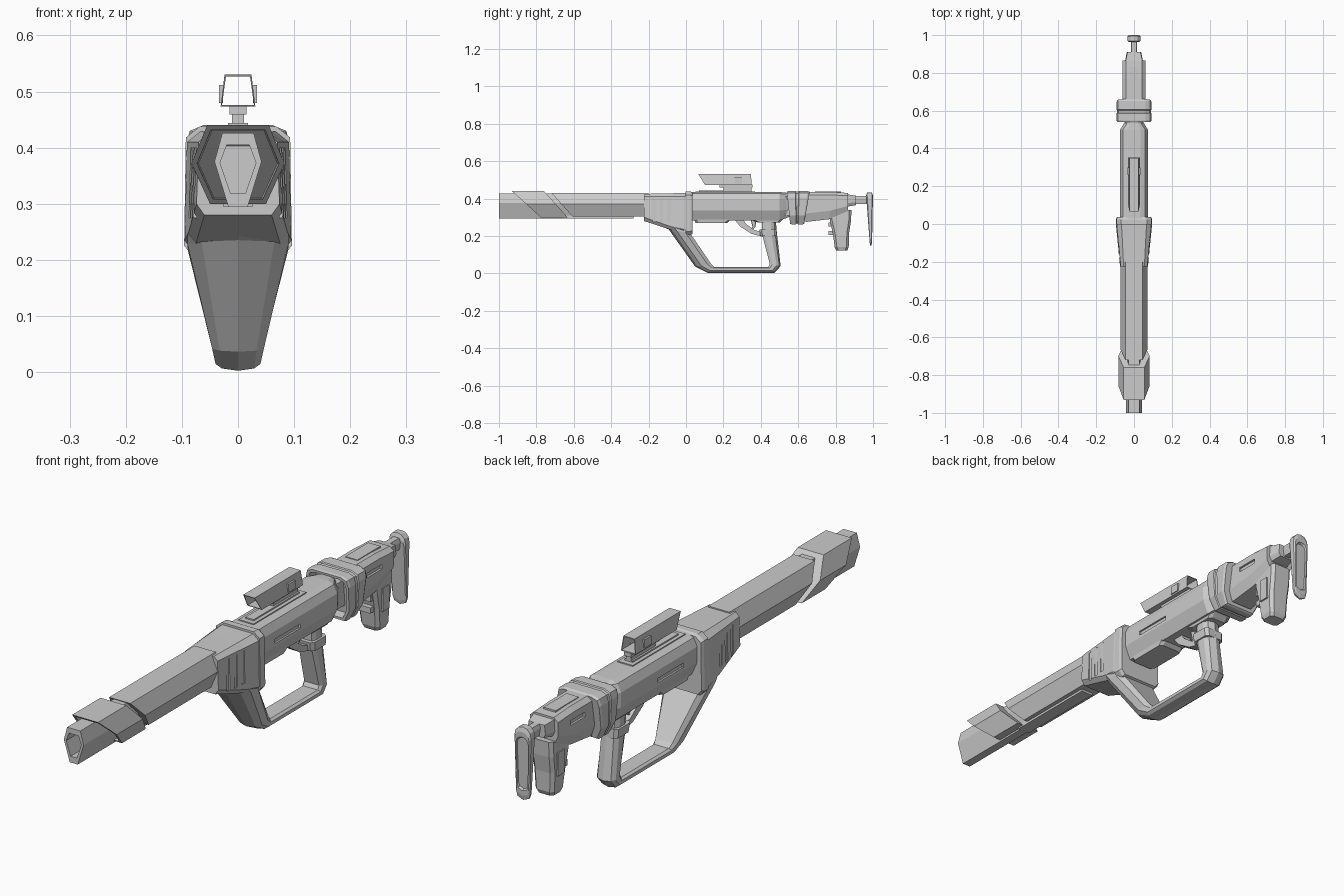
import bpy, bmesh
from mathutils import Vector


def loft(name, rings, loop=False):
    """Skin a list of equal-length point rings; cap the ends unless looped."""
    bm = bmesh.new()
    vs = [[bm.verts.new(p) for p in r] for r in rings]
    n = len(vs[0])
    pairs = list(zip(vs, vs[1:])) + ([(vs[-1], vs[0])] if loop else [])
    for a, b in pairs:
        for i in range(n):
            j = (i + 1) % n
            bm.faces.new((a[i], a[j], b[j], b[i]))
    if not loop:
        bm.faces.new(vs[0])
        bm.faces.new(vs[-1])
    bmesh.ops.recalc_face_normals(bm, faces=bm.faces[:])
    me = bpy.data.meshes.new(name)
    bm.to_mesh(me)
    bm.free()
    ob = bpy.data.objects.new(name, me)
    bpy.context.collection.objects.link(ob)
    return ob


def ring(y, half, k=0.0, s=1.0):
    """Mirror a half section (x, z) at y; k leans it along y, s scales it about its middle."""
    zs = [z for _, z in half]
    c = (max(zs) + min(zs)) / 2
    h = [(x * s, c + (z - c) * s) for x, z in half]
    pts = h + [(-x, z) for x, z in reversed(h) if x > 1e-6]
    return [(x, y + k * (z - 0.43), z) for x, z in pts]


def flat(z, y0, y1, w, c=0.012):
    """Chamfered rectangle at height z."""
    return [(w, y0 + c, z), (w, y1 - c, z), (w - c, y1, z), (c - w, y1, z),
            (-w, y1 - c, z), (-w, y0 + c, z), (c - w, y0, z), (w - c, y0, z)]


def box(name, x0, x1, y0, y1, z0, z1):
    return loft(name, [[(x0, y0, z), (x1, y0, z), (x1, y1, z), (x0, y1, z)] for z in (z0, z1)])


def cut(target, boxes):
    """Cut recesses on both sides of the target."""
    for x0, x1, y0, y1, z0, z1 in boxes:
        for s in (1, -1):
            c = box("cutter", s * x0, s * x1, y0, y1, z0, z1)
            m = target.modifiers.new("cut", 'BOOLEAN')
            m.operation, m.solver, m.object = 'DIFFERENCE', 'EXACT', c
            bpy.context.view_layer.objects.active = target
            bpy.ops.object.modifier_apply(modifier=m.name)
            bpy.data.objects.remove(c)


# Barrel, slanted front sleeve and hollow muzzle
hexa = [(.045, .43), (.071, .37), (.043, .303)]
sleeve = [(.055, .44), (.083, .372), (.05, .3)]
loft("barrel", [ring(-.2, hexa), ring(-.72, hexa, -.9)])
loft("front_sleeve", [ring(-.75, sleeve, -.9, .85), ring(-.75, sleeve, -.9),
                      ring(-.92, sleeve, -1.1), ring(-.92, sleeve, -1.1, .88),
                      ring(-.88, sleeve, -1.1, .85)])
muz = [(.028, .426), (.042, .375), (.017, .294)]
hole = [(.02, .405), (.032, .373), (.013, .318)]
loft("muzzle", [ring(-.6, muz), ring(-1, muz), ring(-1, hole), ring(-.85, hole)])
box("barrel_under_rail", -.026, .026, -.66, -.28, .294, .31)

# Housing between barrel and receiver, with side grooves
housing = loft("housing", [
    ring(-.225, [(.055, .425), (.07, .41), (.074, .3), (.06, .28)]),
    ring(-.08, [(.062, .428), (.084, .41), (.088, .25), (.074, .233)]),
    ring(-.01, [(.066, .43), (.091, .41), (.095, .235), (.08, .215)]),
    ring(.0, [(.066, .43), (.09, .41), (.092, .235), (.08, .215)]),
    ring(.03, [(.066, .43), (.09, .41), (.092, .235), (.08, .215)])])
cut(housing, [(.074 + i * .0045, .12, y, y + .016, .275, .4)
              for i, y in enumerate((-.178, -.138, -.098))])
collar_h = [(.068, .438), (.093, .418), (.096, .225), (.078, .205)]
loft("housing_rear_rim", [ring(-.002, collar_h), ring(.024, collar_h), ring(.036, collar_h, 0, .95)])

# Hand loop: front strut, bottom bar and grip (outer y,z  inner y,z  half width)
loop_path = [(-.1, .245, .03, .245, .09), (-.08, .233, .022, .215, .09), (.058, .038, .135, .05, .046),
             (.12, .006, .15, .035, .04), (.47, .006, .44, .035, .04), (.5, .04, .448, .05, .04),
             (.478, .21, .408, .205, .036), (.47, .31, .405, .31, .036)]
rings = []
for oy, oz, iy, iz, w in loop_path:
    o, i = Vector((0, oy, oz)), Vector((0, iy, iz))
    half = [(w * .72, .02), (w, .3), (w, .75), (w * .78, 1)]
    pts = [(0, -.12)] + half + [(-x, t) for x, t in reversed(half)]
    rings.append([o.lerp(i, t) + Vector((x, 0, 0)) for x, t in pts])
loft("hand_loop", rings)
loft("grip_collar", [flat(.2, .398, .486, .042), flat(.235, .392, .484, .044)])

# Trigger guard and trigger
guard = [(.25, .3, .3, .3), (.29, .25, .32, .265), (.35, .212, .365, .232), (.43, .19, .43, .212)]
loft("trigger_guard", [[(-.02, a, b), (.02, a, b), (.02, c, d), (-.02, c, d)] for a, b, c, d in guard])
loft("trigger", [flat(.29, .345, .375, .009, .003), flat(.25, .355, .372, .009, .003),
                 flat(.236, .345, .358, .009, .003)])

# Receiver with pointed rear end and side slots
rec = [(.034, .435), (.058, .426), (.073, .395), (.073, .335), (.05, .283)]
receiver = loft("receiver", [ring(.02, rec), ring(.5, rec),
                             ring(.535, [(.022, .432), (.036, .424), (.052, .39), (.052, .34), (.035, .295)]),
                             ring(.56, [(.01, .42), (.02, .415), (.04, .385), (.04, .345), (.025, .305)])])
cut(receiver, [(.066, .1, .12, .275, .347, .364)])
loft("receiver_underside", [flat(.34, .03, .3, .06), flat(.27, .05, .22, .05)])
loft("grip_root", [flat(.3, .31, .53, .045), flat(.272, .385, .5, .04)])
box("inner_core", -.045, .045, .52, .66, .31, .41)

# Hollow sight on its mount
sight, bore = [(.024, .53), (.031, .473)], [(.0215, .527), (.0285, .476)]
loft("sight_tube", [ring(.128, sight, -.62), ring(.355, sight, -.08),
                    ring(.355, bore, -.08), ring(.128, bore, -.62)], True)
for s in (1, -1):
    box("sight_side_plate", s * .027, s * .034, .26, .3, .48, .512)
box("sight_foot", -.015, .015, .18, .355, .459, .474)
box("sight_post", -.011, .011, .2, .35, .43, .46)
box("top_rail", -.032, .032, .05, .37, .425, .439)
box("top_rail_strip", -.018, .018, .07, .35, .43, .444)

# Rear collar: hollow front, shallow groove round the middle
col = [(.062, .44), (.086, .43), (.093, .405), (.09, .31), (.066, .262)]
loft("rear_collar", [ring(.575, col, -.1, .8), ring(.54, col, -.1, .86), ring(.54, col, -.1, .97),
                     ring(.55, col, -.1), ring(.585, col, -.02), ring(.588, col, -.02, .96),
                     ring(.602, col, .03, .96), ring(.605, col, .03), ring(.65, col, .15),
                     ring(.66, col, .17, .95)])

# Rear body with side slots and end block
body = [(.042, .436), (.06, .42), (.06, .335), (.045, .29)]
rear = loft("rear_body", [ring(.64, [(.042, .436), (.06, .42), (.06, .32), (.045, .275)]),
                          ring(.77, body),
                          ring(.865, [(.042, .43), (.06, .415), (.06, .36), (.045, .33)])])
cut(rear, [(.052, .1, .7, .79, .375, .393)])
box("rear_top_panel", -.026, .026, .69, .83, .42, .439)
loft("rear_end_block", [ring(.85, [(.048, .425), (.05, .375), (.04, .355)]),
                        ring(.91, [(.034, .415), (.038, .38), (.03, .365)])])

# Hanging power pack with side panels and lugs
loft("power_pack", [flat(.34, .765, .885, .046), flat(.28, .77, .882, .046),
                    flat(.215, .785, .872, .044), flat(.14, .795, .87, .04), flat(.123, .803, .862, .034)])
for s in (1, -1):
    box("pack_side_panel", s * .03, s * .05, .81, .85, .2, .29)
for z in (.205, .25):
    box("pack_lug", -.03, .03, .763, .8, z, z + .022)

# Butt post and rounded butt plate with a recessed back
post = [(.012, .415), (.017, .4), (.012, .37)]
loft("butt_post", [ring(.89, post), ring(.975, post)])
butt = [(0, .432), (.018, .428), (.031, .414), (.035, .395), (.03, .18), (.024, .16), (0, .15)]
loft("butt_plate", [ring(.962, butt, -.075, .9), ring(.968, butt, -.06), ring(.994, butt, .01),
                    ring(1, butt, .02, .88), ring(1, butt, .02, .74), ring(.993, butt, .02, .7)])
